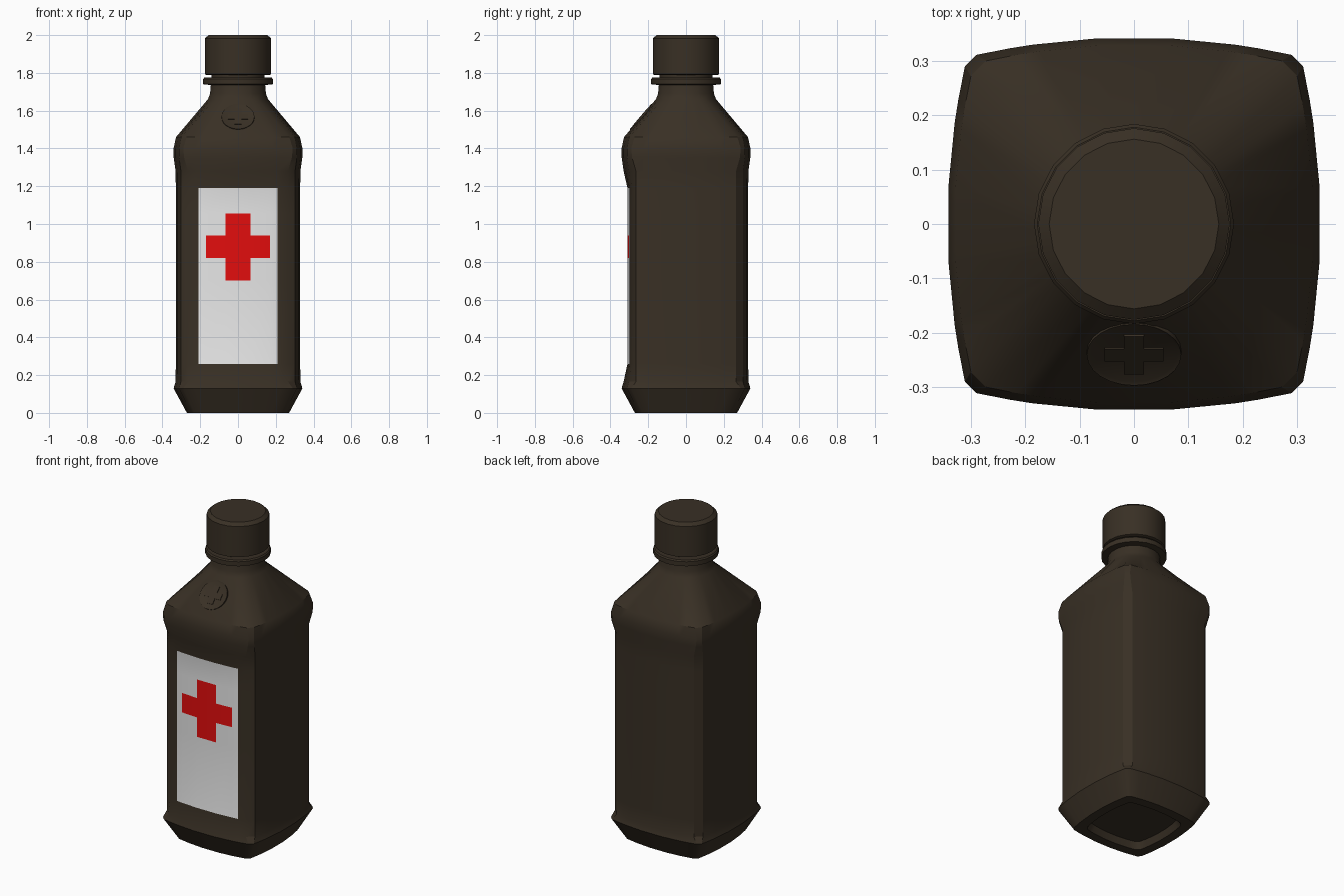
import bpy, bmesh, math
from mathutils import Matrix

cube = bpy.data.objects.get("Cube")
if cube:
    bpy.data.objects.remove(cube, do_unlink=True)


def material(name, rgb):
    m = bpy.data.materials.new(name)
    m.use_nodes = True
    m.diffuse_color = (*rgb, 1)
    m.node_tree.nodes["Principled BSDF"].inputs["Base Color"].default_value = (*rgb, 1)
    return m


BROWN = material("dark brown", (0.04, 0.029, 0.018))
WHITE = material("label white", (0.8, 0.8, 0.8))
RED = material("cross red", (0.77, 0.004, 0.004))


def finish(name, bm, mats=(BROWN,)):
    mesh = bpy.data.meshes.new(name)
    bm.to_mesh(mesh)
    bm.free()
    ob = bpy.data.objects.new(name, mesh)
    bpy.context.collection.objects.link(ob)
    for m in mats:
        mesh.materials.append(m)
    bpy.ops.object.select_all(action='DESELECT')
    ob.select_set(True)
    bpy.context.view_layer.objects.active = ob
    bpy.ops.object.shade_smooth_by_angle(angle=math.radians(30))
    return ob


def loft(bm, rings):
    """Skin a stack of equal-length rings and cap both ends."""
    loops = [[bm.verts.new(p) for p in ring] for ring in rings]
    n = len(loops[0])
    for a, b in zip(loops, loops[1:]):
        for i in range(n):
            j = (i + 1) % n
            bm.faces.new((a[i], a[j], b[j], b[i]))
    bm.faces.new(loops[0][::-1])
    bm.faces.new(loops[-1])


# Column positions across each side, as fractions of its half width
HALF = 0.265
COLUMNS = [-HALF, -0.21, -0.17, -0.065, 0.065, 0.17, 0.21, HALF]
FRACTIONS = [x / HALF for x in COLUMNS]


def square_ring(z, half, width, bow, recessed=False):
    """Square with bowed sides and cut corners; the front may be sunk for the label."""
    ring = []
    for side in range(4):
        turn = Matrix.Rotation(side * math.pi / 2, 3, 'Z')
        for f in FRACTIONS:
            depth = half - bow * f * f
            if recessed and side == 0:
                depth = 0.285 if abs(f) > 0.99 else 0.311 - 0.02 * f * f
            p = turn @ Matrix.Translation((f * width, -depth, z)).translation
            ring.append(p)
    return ring


def round_ring(z, r):
    return [(r * math.sin(a), -r * math.cos(a), z)
            for a in (math.radians(side * 90 + f * 40)
                      for side in range(4) for f in FRACTIONS)]


# Bottle body with hollowed base, label recess, shoulder and neck
rings = [
    square_ring(0.04, 0.20, 0.16, 0.02),
    square_ring(0.0, 0.215, 0.175, 0.02),
    square_ring(0.0, 0.272, 0.23, 0.025),
    square_ring(0.13, 0.343, 0.29, 0.032),
    square_ring(0.165, 0.332, HALF, 0.03),
]
rings += [square_ring(z, 0.331, HALF, 0.029, True)
          for z in (0.26, 0.70, 0.82, 0.94, 1.055, 1.19)]
rings += [
    square_ring(1.28, 0.332, HALF, 0.03),
    square_ring(1.35, 0.342, 0.285, 0.03),
    square_ring(1.40, 0.343, 0.29, 0.032),
    square_ring(1.46, 0.330, 0.272, 0.03),
    round_ring(1.66, 0.162),
    round_ring(1.69, 0.15),
    round_ring(1.75, 0.145),
]
bm = bmesh.new()
loft(bm, rings)
bm.normal_update()

# Label and cross colours on the front panel
for face in bm.faces:
    c = face.calc_center_median()
    x = abs(c.x)
    if c.y < -0.25 and 0.26 < c.z < 1.19 and x < 0.21:
        upright = x < 0.065 and 0.70 < c.z < 1.055
        crossbar = x < 0.17 and 0.82 < c.z < 0.94
        face.material_index = 2 if upright or crossbar else 1
finish("bottle_body", bm, (BROWN, WHITE, RED))


# Turned parts: neck collar and screw cap
def lathe(name, profile, sides=20):
    bm = bmesh.new()
    loft(bm, [[(r * math.cos(k * math.tau / sides), r * math.sin(k * math.tau / sides), z)
               for k in range(sides)] for r, z in profile])
    finish(name, bm)


lathe("neck_collar", [(0.14, 1.735), (0.184, 1.74), (0.184, 1.768), (0.178, 1.776),
                      (0.14, 1.776), (0.14, 1.80)])
lathe("screw_cap", [(0.165, 1.788), (0.176, 1.793), (0.176, 1.982), (0.156, 2.0)])

# Raised round badge with a cross on the sloping front shoulder
slope = (Matrix.Translation((0, -0.2385, 1.567))
         @ Matrix.Rotation(math.atan2(0.2, 0.17), 4, 'X'))

bm = bmesh.new()
bmesh.ops.create_cone(bm, cap_ends=True, segments=24, radius1=0.087, radius2=0.087,
                      depth=0.03, matrix=slope @ Matrix.Translation((0, 0, -0.012)))
top = max((f for f in bm.faces if len(f.verts) > 4), key=lambda f: f.calc_center_median().z)
bmesh.ops.inset_region(bm, faces=[top], thickness=0.007, depth=-0.003)
finish("shoulder_badge", bm)

bm = bmesh.new()
a, b = 0.018, 0.054
outline = []
for k in range(4):
    turn = Matrix.Rotation(k * math.pi / 2, 4, 'Z')
    for x, y in ((b, -a), (b, a), (a, a)):
        outline.append(turn @ Matrix.Translation((x, y, 0)).translation)
loft(bm, [[slope @ (p + Matrix.Translation((0, 0, h)).translation) for p in outline]
          for h in (-0.004, 0.004)])
finish("badge_cross", bm)
